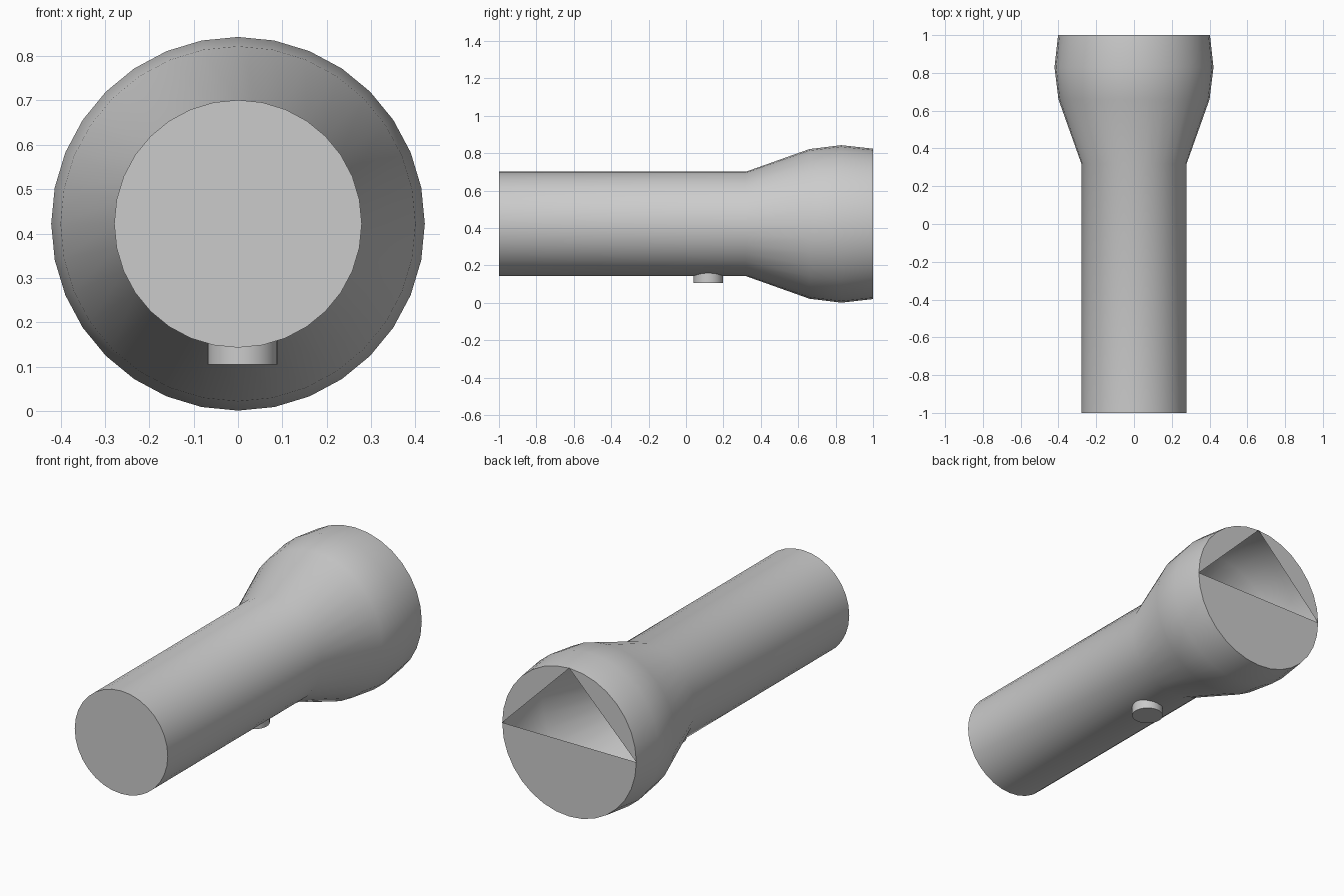
import bpy, bmesh, math

if "Cube" in bpy.data.objects:
    bpy.data.objects.remove(bpy.data.objects["Cube"])

N = 32
CZ = 0.422


def finish(bm, name, angle):
    bmesh.ops.recalc_face_normals(bm, faces=bm.faces)
    me = bpy.data.meshes.new(name)
    bm.to_mesh(me)
    bm.free()
    ob = bpy.data.objects.new(name, me)
    bpy.context.collection.objects.link(ob)
    bpy.ops.object.select_all(action='DESELECT')
    ob.select_set(True)
    bpy.context.view_layer.objects.active = ob
    bpy.ops.object.shade_smooth_by_angle(angle=math.radians(angle))
    return ob


# Handle and flared head: one hollow shell turned around the y axis
profile = [(-1.0, 0.279), (0.32, 0.279), (0.66, 0.40), (0.83, 0.421), (1.0, 0.402)]
bm = bmesh.new()
rings = []
for y, r in profile:
    rings.append([bm.verts.new((r * math.cos(2 * math.pi * i / N), y,
                                CZ + r * math.sin(2 * math.pi * i / N)))
                  for i in range(N)])
for a, b in zip(rings, rings[1:]):
    for i in range(N):
        j = (i + 1) % N
        bm.faces.new((a[i], a[j], b[j], b[i]))
# Closed tail
bm.faces.new(rings[0])
# Lens end: lower half disc and two rim segments, leaving a triangular opening
rim = rings[-1]
q = N // 4
bm.faces.new(rim[0:q + 1])
bm.faces.new(rim[q:2 * q + 1])
bm.faces.new(rim[2 * q:] + [rim[0]])
finish(bm, "torch_body", 30)

# Switch button under the handle
bm = bmesh.new()
bmesh.ops.create_cone(bm, cap_ends=True, segments=32, radius1=0.079, radius2=0.079, depth=0.055)
bmesh.ops.translate(bm, verts=bm.verts, vec=(0.01, 0.12, 0.1325))
finish(bm, "switch_button", 30)
